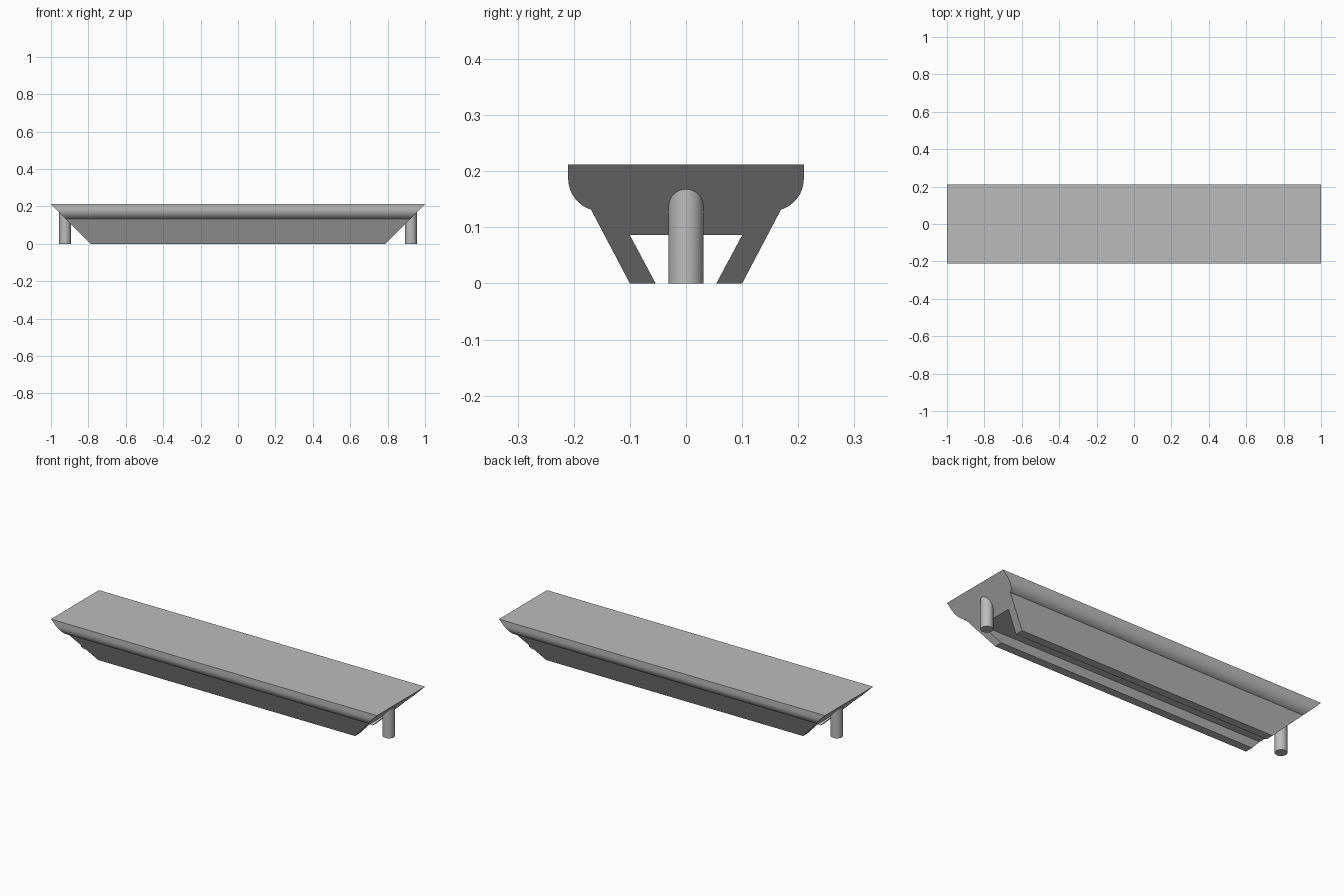
import bpy, bmesh
from math import sin, cos, radians

if "Cube" in bpy.data.objects:
    bpy.data.objects.remove(bpy.data.objects["Cube"])

TOP = 0.212      # height of the upper face
PEG_X = 0.925    # distance of each peg from the middle

grey = bpy.data.materials.new("plain grey")
grey.diffuse_color = (0.5, 0.5, 0.5, 1)
grey.use_nodes = True
grey.node_tree.nodes["Principled BSDF"].inputs["Base Color"].default_value = (0.5, 0.5, 0.5, 1)


def mitre_x(z):
    """Half length of the bar at height z: the ends slope at 45 degrees."""
    return 1 - (TOP - z)


def finish(bm, name):
    bmesh.ops.recalc_face_normals(bm, faces=bm.faces)
    mesh = bpy.data.meshes.new(name)
    bm.to_mesh(mesh)
    bm.free()
    mesh.materials.append(grey)
    obj = bpy.data.objects.new(name, mesh)
    bpy.context.collection.objects.link(obj)
    bpy.ops.object.select_all(action="DESELECT")
    obj.select_set(True)
    bpy.context.view_layer.objects.active = obj
    bpy.ops.object.shade_smooth_by_angle(angle=radians(30))
    return obj


# Cross-section: flat top, rounded lip, sloping flank, dovetail groove
lip = [(0.152 + 0.058 * cos(radians(a)), 0.187 - 0.058 * sin(radians(a)))
       for a in range(0, 73, 6)]
half = [(0.21, TOP)] + lip + [(0.17, 0.133), (0.1, 0), (0.054, 0), (0.1, 0.086)]
section = half + [(-y, z) for y, z in reversed(half)]

# Bar swept between the two mitred ends
bm = bmesh.new()
ends = [[bm.verts.new((side * mitre_x(z), y, z)) for y, z in section] for side in (-1, 1)]
for ring in ends:
    bm.faces.new(ring)
for i in range(len(section)):
    j = (i + 1) % len(section)
    bm.faces.new((ends[0][i], ends[0][j], ends[1][j], ends[1][i]))
finish(bm, "mitred_bar")

# Round pegs, their tops cut to the slope of the ends
for side, name in ((1, "left_peg"), (-1, "right_peg")):
    bm = bmesh.new()
    bmesh.ops.create_cone(bm, cap_ends=True, segments=40, radius1=0.031, radius2=0.031, depth=1)
    for v in bm.verts:
        v.co.x += side * PEG_X
        v.co.z = TOP - 1 + abs(v.co.x) if v.co.z > 0 else 0
    finish(bm, name)
